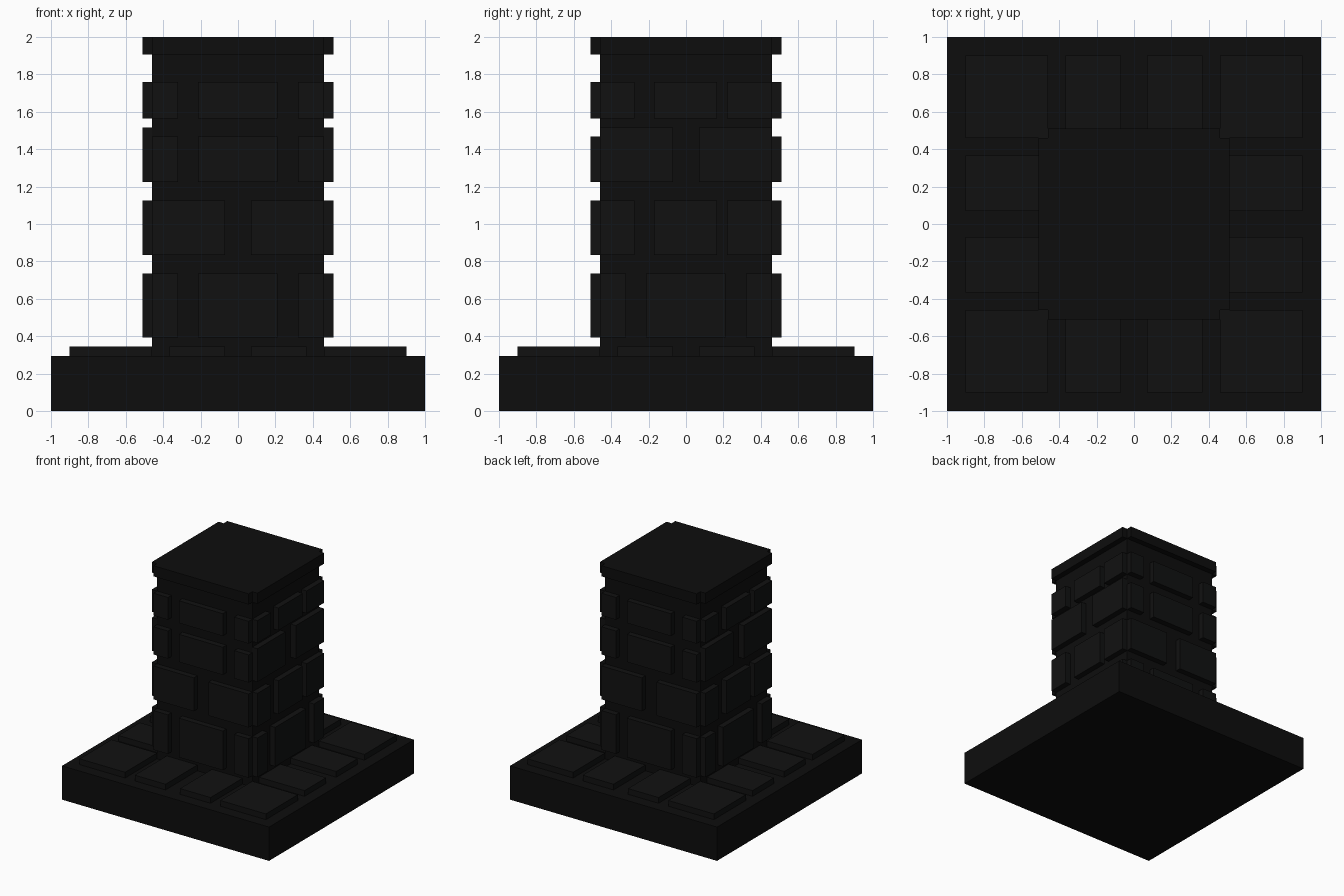
import bpy, bmesh, math
from mathutils import Matrix

if "Cube" in bpy.data.objects:
    bpy.data.objects.remove(bpy.data.objects["Cube"])

def material(name, rgb):
    m = bpy.data.materials.new(name)
    m.diffuse_color = (*rgb, 1)
    m.use_nodes = True
    m.node_tree.nodes["Principled BSDF"].inputs["Base Color"].default_value = m.diffuse_color
    return m

DARK = material("dark_mortar", (0.004, 0.004, 0.004))
STONE = material("dark_stone", (0.0055, 0.0056, 0.0056))

CORE, OUT = 0.46, 0.51           # column half width, stone face distance
BASE_TOP, TILE_TOP = 0.295, 0.345

def add_box(bm, x0, x1, y0, y1, z0, z1, turn=0.0, hidden=None):
    """Box turned about z; 'hidden' is (axis, side) of a buried face to leave out."""
    mat = Matrix.Translation(((x0 + x1) / 2, (y0 + y1) / 2, (z0 + z1) / 2)) \
        @ Matrix.Diagonal((x1 - x0, y1 - y0, z1 - z0, 1))
    verts = bmesh.ops.create_cube(bm, size=1)["verts"]
    if hidden:
        axis, side = hidden
        faces = {f for v in verts for f in v.link_faces}
        gone = [f for f in faces if f.calc_center_median()[axis] * side > 0.4]
        bmesh.ops.delete(bm, geom=gone, context='FACES_ONLY')
    bmesh.ops.transform(bm, matrix=Matrix.Rotation(turn, 4, 'Z') @ mat, verts=verts)

def finish(name, bm, mat):
    me = bpy.data.meshes.new(name)
    bm.to_mesh(me)
    bm.free()
    me.materials.append(mat)
    ob = bpy.data.objects.new(name, me)
    bpy.context.collection.objects.link(ob)
    return ob

# Square base slab
bm = bmesh.new()
add_box(bm, -1, 1, -1, 1, 0, BASE_TOP)
finish("base_slab", bm, DARK)

# Column core
bm = bmesh.new()
add_box(bm, -CORE, CORE, -CORE, CORE, BASE_TOP, 2.0, hidden=(2, -1))
finish("column_core", bm, DARK)

# Cap: a raised band on each side, leaving notched corners
bm = bmesh.new()
for k in range(4):
    add_box(bm, -CORE, CORE, -OUT, -CORE, 1.907, 2.0, k * math.pi / 2, (1, 1))
finish("cap_bands", bm, DARK)

# Wall stones: rows of (bottom, top, stone spans along the face)
THREE = [(-CORE, -0.32), (-0.215, 0.21), (0.32, CORE)]
TWO = [(-CORE, -0.07), (0.07, CORE)]
UNEVEN = [(-CORE, -0.275), (-0.17, 0.165), (0.22, CORE)]
front = [(0.393, 0.735, THREE), (0.833, 1.125, TWO),
         (1.225, 1.467, THREE), (1.565, 1.76, THREE)]
side = [(0.393, 0.735, THREE), (0.833, 1.125, UNEVEN),
        (1.225, 1.515, TWO), (1.565, 1.76, UNEVEN)]
for k, name in enumerate(("front", "right", "back", "left")):
    bm = bmesh.new()
    for z0, z1, spans in (front, side)[k % 2]:
        for a, b in spans:
            add_box(bm, a, b, -OUT, -CORE, z0, z1, k * math.pi / 2, (1, 1))
    finish(name + "_wall_stones", bm, STONE)

# Paving: a corner tile and two middle tiles per side
bm = bmesh.new()
for k in range(4):
    for a, b in [(-0.9, -CORE), (-0.367, -0.07), (0.07, 0.365)]:
        add_box(bm, a, b, -0.9, -CORE, BASE_TOP, TILE_TOP, k * math.pi / 2, (2, -1))
finish("paving_tiles", bm, STONE)
